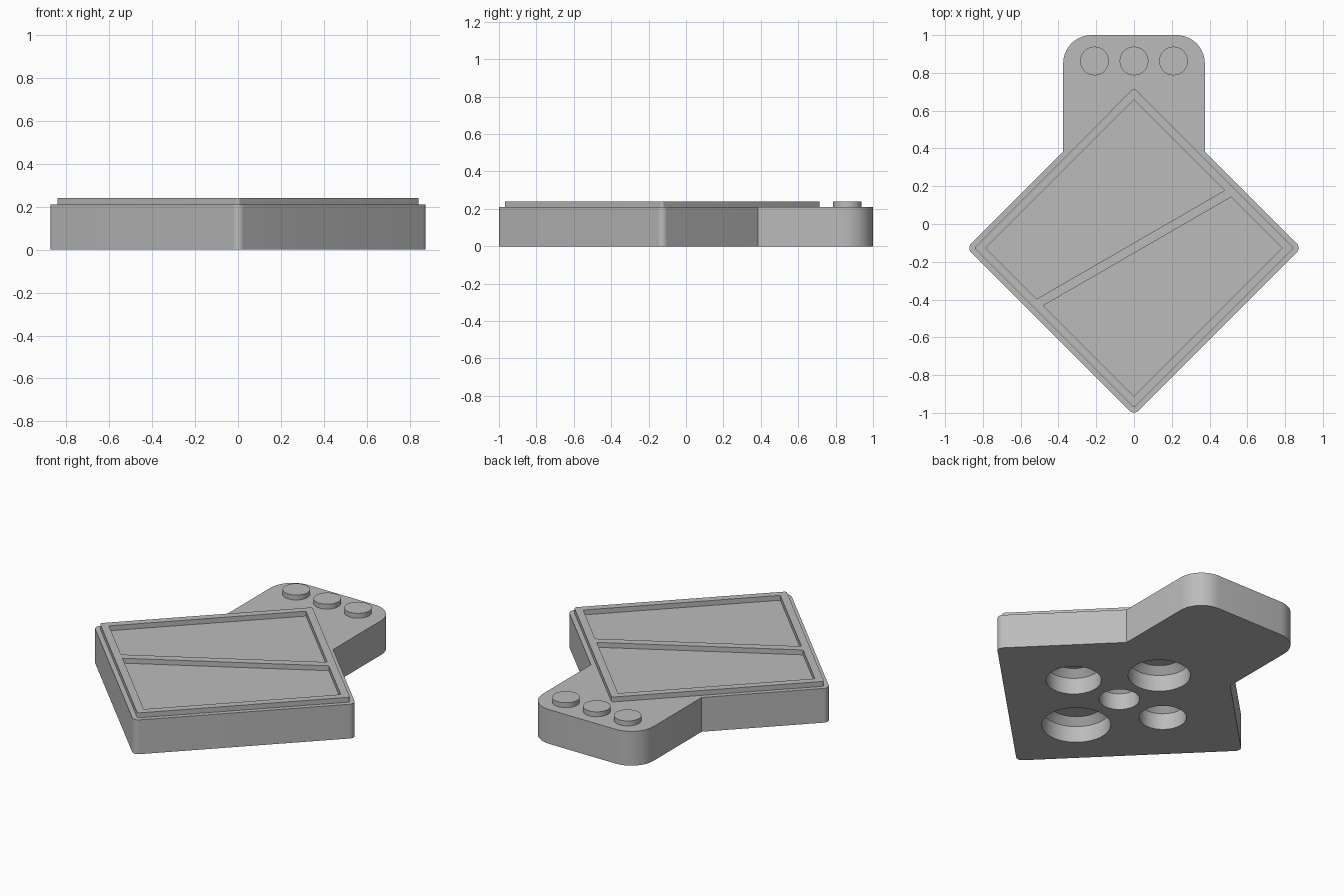
import bpy
import bmesh
from math import cos, sin, pi, radians
from mathutils import Vector

if "Cube" in bpy.data.objects:
    bpy.data.objects.remove(bpy.data.objects["Cube"])

# Single flat colour
grey = bpy.data.materials.new("plain grey")
grey.use_nodes = True
grey.diffuse_color = (0.5, 0.5, 0.5, 1)
grey.node_tree.nodes["Principled BSDF"].inputs["Base Color"].default_value = (0.5, 0.5, 0.5, 1)

CY = -0.127          # centre of the diamond
BODY_TOP, RIM_TOP = 0.21, 0.24


def rounded(corners, steps=10):
    """Outline from counter-clockwise (x, y, radius) right-angled corners."""
    points = []
    for i, (x, y, r) in enumerate(corners):
        p = Vector((x, y))
        if r == 0:
            points.append(p)
            continue
        a = (Vector(corners[i - 1][:2]) - p).normalized()
        b = (Vector(corners[(i + 1) % len(corners)][:2]) - p).normalized()
        centre = p + (a + b) * r
        for k in range(steps + 1):
            t = k / steps * pi / 2
            points.append(centre - b * r * cos(t) - a * r * sin(t))
    return points


def circle(x, y, r, n=64):
    return [Vector((x + r * cos(2 * pi * k / n), y + r * sin(2 * pi * k / n))) for k in range(n)]


def loft(name, layers):
    """Closed solid through matching outlines given as (outline, z)."""
    bm = bmesh.new()
    rings = [[bm.verts.new((p.x, p.y, z)) for p in outline] for outline, z in layers]
    n = len(rings[0])
    for low, high in zip(rings, rings[1:]):
        for i in range(n):
            j = (i + 1) % n
            bm.faces.new((low[i], low[j], high[j], high[i]))
    bm.faces.new(rings[0][::-1])
    bm.faces.new(rings[-1])
    bmesh.ops.recalc_face_normals(bm, faces=bm.faces)
    mesh = bpy.data.meshes.new(name)
    bm.to_mesh(mesh)
    bm.free()
    mesh.materials.append(grey)
    obj = bpy.data.objects.new(name, mesh)
    bpy.context.collection.objects.link(obj)
    return obj


def activate(obj):
    bpy.ops.object.select_all(action="DESELECT")
    obj.select_set(True)
    bpy.context.view_layer.objects.active = obj


def cut(obj, cutter):
    cutter.hide_render = True
    mod = obj.modifiers.new("cut", "BOOLEAN")
    mod.operation = "DIFFERENCE"
    mod.solver = "EXACT"
    mod.object = cutter
    activate(obj)
    bpy.ops.object.modifier_apply(modifier=mod.name)
    bpy.data.objects.remove(cutter)


def smooth(obj):
    activate(obj)
    bpy.ops.object.shade_smooth_by_angle(angle=radians(30))


# Body: diamond with a rounded tab at the back
D, TAB = 0.886, 0.375
neck = CY + D - TAB
outline = rounded([(0, CY - D, 0.035), (D, CY, 0.035), (TAB, neck, 0), (TAB, 1, 0.15),
                   (-TAB, 1, 0.15), (-TAB, neck, 0), (-D, CY, 0.035)])
body = loft("body", [(outline, 0), (outline, BODY_TOP)])

# Round sockets underneath, with chamfered ceilings
for dx, dy, r in [(0, 0, 0.112), (-0.315, 0, 0.131), (0.33, 0, 0.153),
                  (0, 0.345, 0.173), (0, -0.372, 0.191)]:
    wide, narrow = circle(dx, CY + dy, r), circle(dx, CY + dy, r - 0.04)
    cut(body, loft("socket_cutter", [(wide, -0.05), (wide, 0.10), (narrow, 0.14)]))
smooth(body)

# Raised rim with a slanted divider left between two pockets
R, P = 0.847, 0.785
rim_outline = rounded([(0, CY - R, 0.015), (R, CY, 0.015), (0, CY + R, 0.015), (-R, CY, 0.015)])
rim = loft("rim_and_divider", [(rim_outline, BODY_TOP - 0.01), (rim_outline, RIM_TOP)])
pocket = [Vector(p) for p in [(0.48, 0.305), (0, P), (-P, 0), (-0.515, -0.27)]]
for turn in (1, -1):
    shape = [p * turn + Vector((0, CY)) for p in pocket]
    cut(rim, loft("pocket_cutter", [(shape, 0.15), (shape, 0.3)]))
smooth(rim)

# Buttons on the tab
for label, x in (("right", -0.209), ("middle", 0), ("left", 0.209)):
    disc = circle(x, 0.863, 0.076)
    smooth(loft("button_" + label, [(disc, BODY_TOP - 0.01), (disc, RIM_TOP)]))
